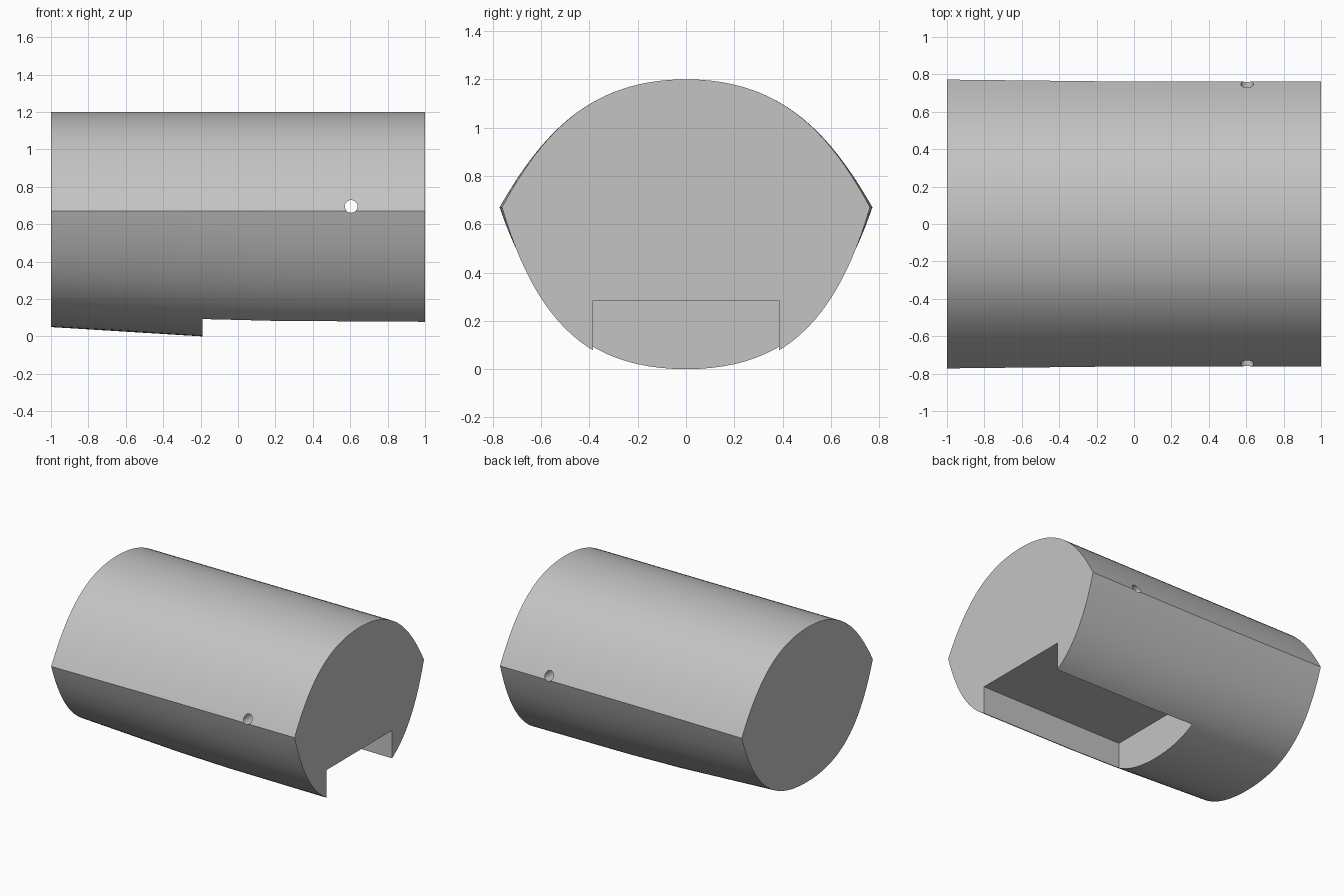
import bpy
import bmesh
from mathutils import Vector
from mathutils.geometry import interpolate_bezier

old = bpy.data.objects.get("Cube")
if old:
    bpy.data.objects.remove(old, do_unlink=True)

grey = bpy.data.materials.new("light_grey")
grey.use_nodes = True
colour = (0.55, 0.55, 0.55, 1)
grey.diffuse_color = colour
grey.node_tree.nodes["Principled BSDF"].inputs["Base Color"].default_value = colour

STEPS = 24
TIP_Z, TOP_Z = 0.67, 1.2


def curve(*points):
    """Cubic curve through the y-z plane from four control points."""
    return interpolate_bezier(*[Vector((0, y, z)) for y, z in points], STEPS)


def section(x, half, bottom):
    """Closed lens-shaped section: domed top, tapered belly, sharp side ridges."""
    top = curve((half, TIP_Z), (0.6, 0.97), (0.4, TOP_Z), (0, TOP_Z))
    belly = curve((half, TIP_Z), (0.63, 0.23 + bottom / 2), (0.42, bottom), (0, bottom))
    side = list(reversed(top)) + belly[1:]
    loop = [(x, p.y, p.z) for p in side]
    return loop + [(x, -y, z) for x, y, z in reversed(loop[1:-1])]


def add_object(name, bm):
    bmesh.ops.recalc_face_normals(bm, faces=bm.faces)
    mesh = bpy.data.meshes.new(name)
    bm.to_mesh(mesh)
    bm.free()
    mesh.materials.append(grey)
    obj = bpy.data.objects.new(name, mesh)
    bpy.context.collection.objects.link(obj)
    return obj


# Body lofted along x
bm = bmesh.new()
stations = [(-1, 0.772, 0.05), (-0.19, 0.763, 0), (0.2, 0.762, -0.012), (1, 0.762, -0.018)]
rings = [[bm.verts.new(p) for p in section(*s)] for s in stations]
for a, b in zip(rings, rings[1:]):
    for i in range(len(a)):
        j = (i + 1) % len(a)
        bm.faces.new((a[i], a[j], b[j], b[i]))
bm.faces.new(rings[0])
bm.faces.new(rings[-1])
body = add_object("body", bm)

# Rectangular slot under the right-hand end
bm = bmesh.new()
bmesh.ops.create_cube(bm, size=1)
low, high = Vector((-0.19, -0.385, -0.3)), Vector((1.3, 0.385, 0.285))
for v in bm.verts:
    v.co = (low + high) / 2 + v.co * (high - low)
slot = add_object("slot_cutter", bm)

# Round pin hole passing through from front to back
bpy.ops.mesh.primitive_cylinder_add(vertices=32, radius=0.034, depth=2,
                                    location=(0.605, 0, 0.695), rotation=(1.5707963, 0, 0))
hole = bpy.context.object
hole.name = "pin_hole_cutter"
hole.data.materials.append(grey)

bpy.ops.object.select_all(action="DESELECT")
body.select_set(True)
bpy.context.view_layer.objects.active = body
for cutter in (slot, hole):
    cutter.hide_render = True
    cut = body.modifiers.new(cutter.name, "BOOLEAN")
    cut.operation = "DIFFERENCE"
    cut.solver = "EXACT"
    cut.object = cutter
    bpy.ops.object.modifier_apply(modifier=cut.name)
for cutter in (slot, hole):
    bpy.data.objects.remove(cutter, do_unlink=True)

bpy.ops.object.shade_smooth_by_angle(angle=0.5)
